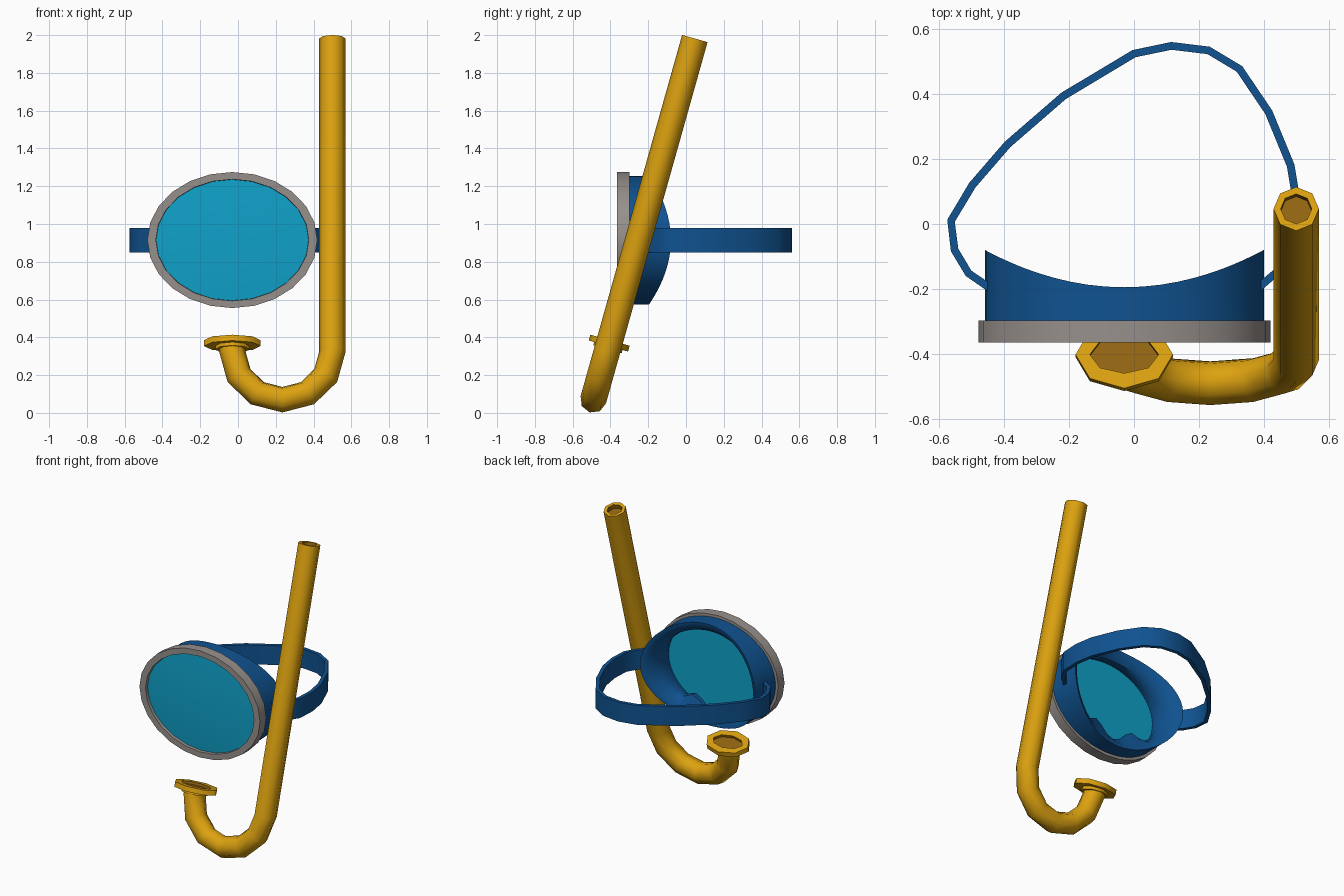
import bpy, bmesh, math
from mathutils import Vector

if "Cube" in bpy.data.objects:
    bpy.data.objects.remove(bpy.data.objects["Cube"])


def material(name, rgb):
    m = bpy.data.materials.new(name)
    m.diffuse_color = (*rgb, 1)
    m.use_nodes = True
    m.node_tree.nodes["Principled BSDF"].inputs["Base Color"].default_value = m.diffuse_color
    return m


GOLD = material("gold", (0.72, 0.36, 0.005))
DARK_GOLD = material("dark gold", (0.29, 0.13, 0.006))
BLUE = material("blue", (0.005, 0.085, 0.28))
GREY = material("grey", (0.31, 0.28, 0.26))
TEAL = material("teal", (0.005, 0.36, 0.59))


def loft(name, rings, mats, angle=40, caps=True, loop=False, rule=None):
    """Skin a row of equal-length closed rings; rule(i) gives the material of band i."""
    bm = bmesh.new()
    rows = [[bm.verts.new(p) for p in r] for r in rings]
    n = len(rows[0])
    bands = len(rows) if loop else len(rows) - 1
    for i in range(bands):
        a, b = rows[i], rows[(i + 1) % len(rows)]
        for j in range(n):
            k = (j + 1) % n
            f = bm.faces.new((a[j], a[k], b[k], b[j]))
            f.material_index = rule(i) if rule else 0
    if caps and not loop:
        for row, i in ((rows[0], 0), (rows[-1], bands - 1)):
            bm.faces.new(row).material_index = rule(i) if rule else 0
    bmesh.ops.recalc_face_normals(bm, faces=bm.faces)
    me = bpy.data.meshes.new(name)
    bm.to_mesh(me)
    bm.free()
    for m in mats:
        me.materials.append(m)
    ob = bpy.data.objects.new(name, me)
    bpy.context.collection.objects.link(ob)
    bpy.context.view_layer.objects.active = ob
    ob.select_set(True)
    bpy.ops.object.shade_smooth_by_angle(angle=math.radians(angle))
    ob.select_set(False)
    return ob


MX, MZ = -0.03, 0.915  # mask centre


def oval(rx, rz, y, n=24, bend=0.0, bump=0.0):
    """Upright oval; bend sweeps the sides back, bump raises two nose ridges at the bottom."""
    pts = []
    for i in range(n):
        t = 2 * math.pi * i / n
        x, z = rx * math.cos(t), rz * math.sin(t)
        if z < 0:
            z += bump * sum(math.exp(-((x - s * 0.13) / 0.065) ** 2) for s in (-1, 1))
        pts.append((MX + x, y + bend * (x / 0.43) ** 2, MZ + z))
    return pts


# Mask frame
loft("mask_frame", [oval(0.45, 0.36, -0.365), oval(0.45, 0.36, -0.298),
                    oval(0.40, 0.317, -0.298), oval(0.405, 0.322, -0.365)], [GREY], loop=True)

# Lens, very slightly domed
loft("lens", [oval(0.408, 0.325, -0.31), oval(0.408, 0.325, -0.345), oval(0.30, 0.24, -0.351),
              oval(0.16, 0.13, -0.355), oval(0.03, 0.025, -0.357)], [TEAL])

# Face skirt with curved back edge and nose ridges inside
loft("face_skirt", [oval(0.43, 0.34, -0.30, 48), oval(0.43, 0.34, -0.195, 48, 0.115),
                    oval(0.405, 0.315, -0.198, 48, 0.115),
                    oval(0.37, 0.275, -0.235, 48, 0.08, 0.075),
                    oval(0.36, 0.275, -0.265, 48, 0.02, 0.07),
                    oval(0.375, 0.295, -0.308, 48)], [BLUE], loop=True)

# Head strap
path = [(-0.44, -0.20), (-0.51, -0.152), (-0.553, -0.08), (-0.564, 0.01), (-0.498, 0.12),
        (-0.39, 0.245), (-0.217, 0.395), (0, 0.525), (0.115, 0.549), (0.23, 0.535), (0.325, 0.478),
        (0.415, 0.345), (0.483, 0.18), (0.503, 0.06), (0.497, -0.06), (0.45, -0.14), (0.385, -0.195)]
path = [Vector(p) for p in path]
rings = []
for i, p in enumerate(path):
    d = (path[min(i + 1, len(path) - 1)] - path[max(i - 1, 0)]).normalized()
    side = Vector((-d.y, d.x)) * 0.012
    rings.append([(*(p + side), 0.85), (*(p + side), 0.98), (*(p - side), 0.98), (*(p - side), 0.85)])
loft("head_strap", rings, [BLUE])

# Snorkel: straight pipe, half-circle bend and mouthpiece in one leaning plane
LEAN = math.radians(15.7)
U = Vector((1, 0, 0))
A = Vector((0, math.sin(LEAN), math.cos(LEAN)))
N = Vector((0, math.cos(LEAN), -math.sin(LEAN)))
C = Vector((0.235, -0.419, 0.325))
BEND, R = 0.265, 0.07


def section(phi, t, re, rn):
    """Octagon at angle phi round the bend, shifted t along the pipe axis."""
    e = U * math.cos(phi) - A * math.sin(phi)
    c = C + e * BEND + A * t
    return [c + e * re * math.cos(k * math.pi / 4) + N * rn * math.sin(k * math.pi / 4)
            for k in range(8)]


TOP = 1.721
rings = [section(0, TOP - 0.03, 0.048, 0.048), section(0, TOP, 0.048, 0.048), section(0, TOP, R, R)]
rings += [section(math.pi * k / 6, 0, R, R) for k in range(7)]
for t, re, rn in ((0.012, R, R), (0.012, 0.09, 0.078), (0.03, 0.09, 0.078), (0.03, 0.15, 0.108),
                  (0.062, 0.15, 0.108), (0.062, 0.106, 0.06), (0.045, 0.106, 0.06)):
    rings.append(section(math.pi, t, re, rn))
last = len(rings) - 2
loft("snorkel", rings, [GOLD, DARK_GOLD], angle=50, rule=lambda i: 1 if i in (0, last) else 0)
